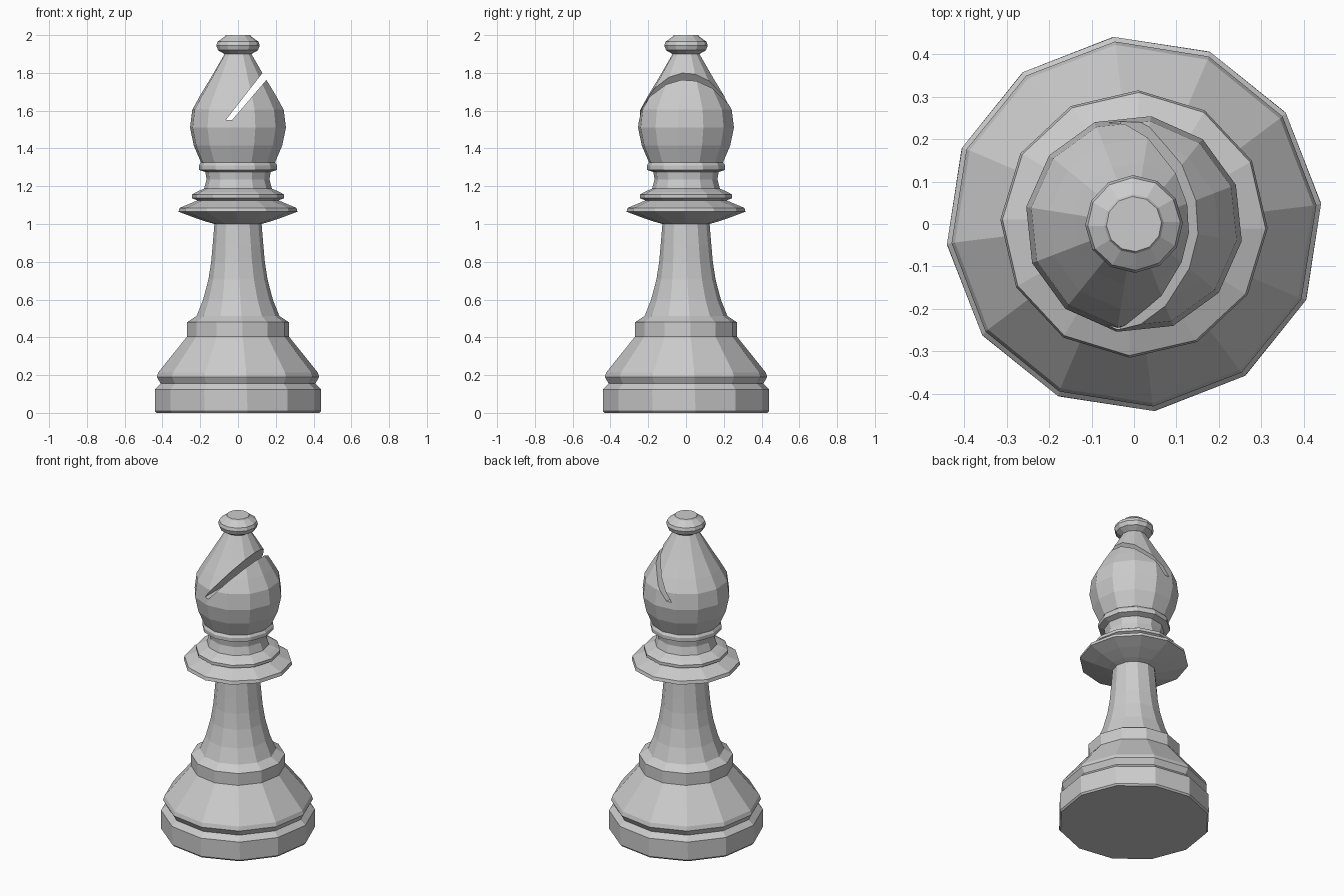
import bpy, bmesh, math

if "Cube" in bpy.data.objects:
    bpy.data.objects.remove(bpy.data.objects["Cube"])

SIDES = 12


def lathe(name, profile, twist_low, twist_high):
    """Closed 12-sided turned part from (radius, z) pairs, with a slight twist in degrees."""
    bm = bmesh.new()
    z0, z1 = profile[0][1], profile[-1][1]
    rings = []
    for r, z in profile:
        turn = twist_low + (twist_high - twist_low) * (z - z0) / (z1 - z0)
        angles = [math.radians(turn + 360 * i / SIDES) for i in range(SIDES)]
        rings.append([bm.verts.new((r * math.cos(a), r * math.sin(a), z)) for a in angles])
    for low, high in zip(rings, rings[1:]):
        for i in range(SIDES):
            j = (i + 1) % SIDES
            bm.faces.new((low[i], low[j], high[j], high[i]))
    bm.faces.new(rings[0][::-1])
    bm.faces.new(rings[-1])
    return finish(name, bm)


def finish(name, bm):
    bmesh.ops.recalc_face_normals(bm, faces=bm.faces)
    mesh = bpy.data.meshes.new(name)
    bm.to_mesh(mesh)
    bm.free()
    obj = bpy.data.objects.new(name, mesh)
    bpy.context.collection.objects.link(obj)
    return obj


# Stepped base
lathe("base", [(.435, 0), (.443, .01), (.443, .125), (.412, .155), (.432, .19), (.424, .215),
               (.27, .405), (.27, .48), (.22, .513)], 6.5, 5)

# Flared shaft
lathe("shaft", [(.22, .513), (.185, .60), (.157, .705), (.142, .80), (.134, .89), (.125, 1.0)], 5, -1)

# Collar discs and neck
lathe("collar", [(.125, 1.0), (.16, 1.01), (.235, 1.035), (.315, 1.065), (.31, 1.085), (.215, 1.125),
                 (.245, 1.137), (.245, 1.155), (.22, 1.17), (.18, 1.187), (.167, 1.235),
                 (.173, 1.275), (.208, 1.287), (.208, 1.31), (.198, 1.325)], -1, -5)

# Bulbous head
head = lathe("head", [(.198, 1.325), (.237, 1.415), (.257, 1.51), (.245, 1.605), (.203, 1.68),
                      (.145, 1.775), (.072, 1.90)], -9, -9)

# Slanted slit through the head
bm = bmesh.new()
section = [(-.065, 1.55), (-.032, 1.55), (.234, 1.86), (.208, 1.90)]
front = [bm.verts.new((x, -.4, z)) for x, z in section]
face = bm.faces.new(front)
extruded = bmesh.ops.extrude_face_region(bm, geom=[face])
bmesh.ops.translate(bm, vec=(0, .8, 0),
                    verts=[v for v in extruded["geom"] if isinstance(v, bmesh.types.BMVert)])
cutter = finish("slit_cutter", bm)
cutter.hide_render = True
cutter.hide_set(True)
cut = head.modifiers.new("slit", 'BOOLEAN')
cut.operation = 'DIFFERENCE'
cut.solver = 'EXACT'
cut.object = cutter

# Knob on top
lathe("finial", [(.072, 1.90), (.106, 1.92), (.115, 1.945), (.109, 1.965), (.07, 1.992), (.065, 2.0)], -1, 4)
